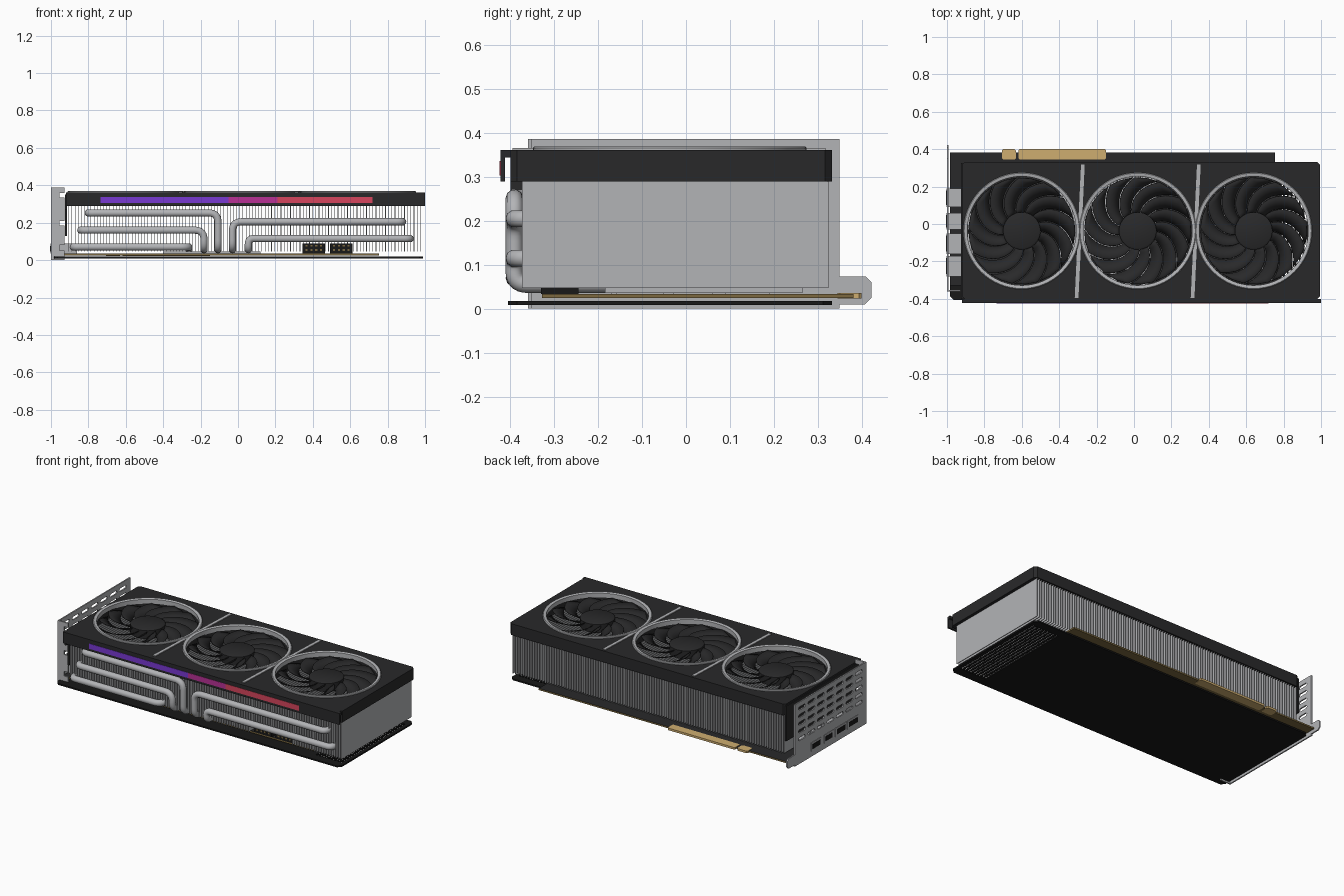
import bpy, bmesh, math
from mathutils import Vector

if "Cube" in bpy.data.objects:
    bpy.data.objects.remove(bpy.data.objects["Cube"])


def material(name, r, g, b):
    m = bpy.data.materials.new(name)
    m.use_nodes = True
    m.diffuse_color = (r, g, b, 1)
    m.node_tree.nodes["Principled BSDF"].inputs["Base Color"].default_value = (r, g, b, 1)
    return m


DARK = material("dark plastic", 0.022, 0.022, 0.023)
BLACK = material("black metal", 0.009, 0.009, 0.009)
GREY = material("light metal", 0.45, 0.455, 0.47)
GOLD = material("gold contacts", 0.62, 0.42, 0.16)
BOARD = material("board edge", 0.2, 0.14, 0.05)
PURPLE = material("purple light", 0.19, 0.04, 0.65)
MAGENTA = material("magenta light", 0.48, 0.03, 0.3)
RED = material("red light", 0.68, 0.06, 0.11)


def finish(bm, name, *mats, smooth=False):
    bmesh.ops.recalc_face_normals(bm, faces=bm.faces)
    me = bpy.data.meshes.new(name)
    bm.to_mesh(me)
    bm.free()
    ob = bpy.data.objects.new(name, me)
    bpy.context.collection.objects.link(ob)
    for m in mats:
        me.materials.append(m)
    if smooth:
        bpy.ops.object.select_all(action="DESELECT")
        ob.select_set(True)
        bpy.context.view_layer.objects.active = ob
        bpy.ops.object.shade_smooth_by_angle(angle=math.radians(40))
    return ob


def add_box(bm, x0, x1, y0, y1, z0, z1):
    vs = bmesh.ops.create_cube(bm, size=1)["verts"]
    for v in vs:
        v.co = Vector(((x0, x1)[v.co.x > 0], (y0, y1)[v.co.y > 0], (z0, z1)[v.co.z > 0]))


def box(name, mat, *dims):
    bm = bmesh.new()
    add_box(bm, *dims)
    return finish(bm, name, mat)


def add_prism(bm, points, offset):
    """Extrude a closed outline of 3D points along an offset."""
    f = bm.faces.new([bm.verts.new(p) for p in points])
    new = bmesh.ops.extrude_face_region(bm, geom=[f])["geom"]
    bmesh.ops.translate(bm, vec=offset, verts=[v for v in new if isinstance(v, bmesh.types.BMVert)])


def chamfered(x0, x1, y0, y1, c):
    return [(x0 + c, y0), (x1 - c, y0), (x1, y0 + c), (x1, y1 - c),
            (x1 - c, y1), (x0 + c, y1), (x0, y1 - c), (x0, y0 + c)]


def slab(name, mat, x0, x1, y0, y1, z0, z1, c):
    bm = bmesh.new()
    add_prism(bm, [(x, y, z0) for x, y in chamfered(x0, x1, y0, y1, c)], (0, 0, z1 - z0))
    return finish(bm, name, mat)


def cut(target, cutter):
    cutter.hide_render = True
    cutter.hide_set(True)
    mod = target.modifiers.new("openings", "BOOLEAN")
    mod.operation = "DIFFERENCE"
    mod.solver = "EXACT"
    mod.object = cutter
    bpy.context.view_layer.update()
    me = bpy.data.meshes.new_from_object(target.evaluated_get(bpy.context.evaluated_depsgraph_get()))
    target.modifiers.clear()
    target.data = me
    bpy.data.objects.remove(cutter)


FANS = (-0.60, 0.02, 0.64)
FAN_Y = -0.037
FRONT, BACK, TOP = -0.423, 0.332, 0.361

# Shroud body with three fan openings, front lip and end skirt
shroud = slab("shroud", DARK, -0.92, 0.995, -0.40, BACK, 0.29, TOP, 0.015)
holes = bmesh.new()
for x in FANS:
    ring = [(x + 0.297 * math.cos(math.tau * i / 64), FAN_Y + 0.297 * math.sin(math.tau * i / 64), 0.2)
            for i in range(64)]
    add_prism(holes, ring, (0, 0, 0.3))
cut(shroud, finish(holes, "fan_hole_cutter", DARK))
box("shroud_front_edge", DARK, -0.92, 1.0, FRONT, -0.40, 0.345, TOP)
box("shroud_front_lip", DARK, -0.92, 1.0, FRONT, -0.412, 0.29, 0.345)
box("shroud_end_skirt", DARK, -0.925, -0.914, -0.37, 0.325, 0.13, 0.35)
box("shroud_end_wing", DARK, -0.925, -0.914, -0.40, -0.37, 0.267, 0.35)

# Light strip along the front lip
for name, mat, x0, x1 in (("left", PURPLE, -0.735, -0.05), ("middle", MAGENTA, -0.05, 0.21),
                          ("right", RED, 0.21, 0.72)):
    box("light_strip_" + name, mat, x0, x1, FRONT - 0.002, FRONT, 0.304, 0.337)

# Trim rings and fans
BLADES = 13
for n, x in enumerate(FANS):
    bm = bmesh.new()
    profile = [(0.291, 0.34), (0.291, 0.367), (0.295, 0.37), (0.308, 0.37), (0.312, 0.366), (0.312, 0.355)]
    seg = 64
    rows = [[bm.verts.new((x + r * math.cos(math.tau * i / seg), FAN_Y + r * math.sin(math.tau * i / seg), z))
             for r, z in profile] for i in range(seg)]
    for i in range(seg):
        for j in range(len(profile)):
            k = (j + 1) % len(profile)
            bm.faces.new((rows[i][j], rows[i - 1][j], rows[i - 1][k], rows[i][k]))
    finish(bm, f"fan_ring_{n + 1}", GREY, smooth=True)

    bm = bmesh.new()
    for r0, r1, z0, z1 in ((0.1, 0.1, 0.30, 0.352), (0.1, 0.09, 0.352, 0.358)):
        res = bmesh.ops.create_cone(bm, cap_ends=True, segments=40, radius1=r0, radius2=r1, depth=z1 - z0)
        bmesh.ops.translate(bm, vec=(x, FAN_Y, (z0 + z1) / 2), verts=res["verts"])
    finish(bm, f"fan_hub_{n + 1}", DARK, smooth=True)

    bm = bmesh.new()
    steps = 8
    for b in range(BLADES):
        rows = []
        for i in range(steps + 1):
            t = i / steps
            r = 0.095 + 0.19 * t
            a = math.tau * b / BLADES - 0.75 * t ** 1.4
            width = math.tau / BLADES * 0.92
            rows.append([bm.verts.new((x + r * math.cos(a + width * s), FAN_Y + r * math.sin(a + width * s),
                                       0.312 + 0.034 * s)) for s in (0, 0.5, 1)])
        for lo, hi in zip(rows, rows[1:]):
            for j in range(2):
                bm.faces.new((lo[j], hi[j], hi[j + 1], lo[j + 1]))
    blades = finish(bm, f"fan_blades_{n + 1}", DARK, smooth=True)
    solid = blades.modifiers.new("thickness", "SOLIDIFY")
    solid.thickness = 0.004

# Slanted divider strips between the fans, broken where the rings meet
for n, x in enumerate((-0.29, 0.33)):
    bm = bmesh.new()
    for y0, y1 in ((-0.395, -0.06), (-0.01, 0.318)):
        cx = [x + 0.047 * (y - FAN_Y) for y in (y0, y1)]
        add_prism(bm, [(cx[0] - 0.01, y0, 0.355), (cx[0] + 0.01, y0, 0.355),
                       (cx[1] + 0.01, y1, 0.355), (cx[1] - 0.01, y1, 0.355)], (0, 0, 0.011))
    finish(bm, f"divider_strip_{n + 1}", GREY)

# Cooling fins, notched over the power sockets
bm = bmesh.new()
FINS = 112
for i in range(FINS):
    x = -0.905 + 1.88 * i / (FINS - 1)
    outline = [(-0.373, 0.29), (0.325, 0.29), (0.325, 0.047)]
    if 0.335 < x < 0.62:
        outline += [(-0.24, 0.047), (-0.24, 0.095), (-0.373, 0.095)]
    else:
        outline += [(-0.373, 0.047)]
    add_prism(bm, [(x - 0.0015, y, z) for y, z in outline], (0.003, 0, 0))
finish(bm, "cooling_fins", GREY)


# Heat pipes with rounded bends
def rounded(points, radius, steps=7):
    pts = [Vector(p) for p in points]
    out = [pts[0]]
    for a, p, c in zip(pts, pts[1:], pts[2:]):
        r = min(radius, (a - p).length * 0.5, (c - p).length * 0.5)
        s, e = p + (a - p).normalized() * r, p + (c - p).normalized() * r
        for i in range(steps + 1):
            t = i / steps
            out.append(s * (1 - t) ** 2 + p * 2 * t * (1 - t) + e * t * t)
    return out + [pts[-1]]


PIPES = ((-0.80, -0.107, 0.252), (-0.84, -0.182, 0.16), (-0.88, -0.262, 0.07),
         (0.88, -0.03, 0.205), (0.92, 0.055, 0.115))
for n, (outer, inner, z) in enumerate(PIPES):
    low, y = 0.056, -0.391
    path = [(outer, -0.33, z), (outer, y, z), (inner, y, z)]
    if z > 0.1:
        path.append((inner, y, low))
    path.append((inner, 0.26, low))
    cu = bpy.data.curves.new(f"heat_pipe_{n + 1}", "CURVE")
    cu.dimensions = "3D"
    cu.bevel_depth = 0.02
    cu.bevel_resolution = 3
    cu.use_fill_caps = True
    sp = cu.splines.new("POLY")
    pts = rounded(path, 0.05)
    sp.points.add(len(pts) - 1)
    for p, co in zip(sp.points, pts):
        p.co = (*co, 1)
    cu.materials.append(GREY)
    sp.use_smooth = True
    bpy.context.collection.objects.link(bpy.data.objects.new(f"heat_pipe_{n + 1}", cu))
box("cold_plate", GREY, -0.40, 0.12, -0.185, 0.265, 0.036, 0.047)

# Circuit board with dark upper face and gold edge contacts
board = box("circuit_board", BOARD, -0.985, 0.755, -0.328, 0.382, 0.024, 0.034)
board.data.materials.append(DARK)
for f in board.data.polygons:
    f.material_index = int(f.normal.z > 0.5)
for n, (x0, x1) in enumerate(((-0.705, -0.632), (-0.618, -0.15))):
    slab(f"edge_contacts_{n + 1}", GOLD, x0, x1, 0.345, 0.40, 0.023, 0.036, 0.006)

# Backplate with vent slots at the far end
plate = slab("backplate", BLACK, -0.985, 0.99, -0.405, BACK, 0.009, 0.018, 0.02)
slots = bmesh.new()
for i in range(9):
    x = 0.785 + 0.021 * i
    add_box(slots, x, x + 0.012, -0.35, 0.28, -0.1, 0.1)
cut(plate, finish(slots, "vent_cutter", BLACK))

# Power sockets with rows of pin holes
for n, x0 in enumerate((0.345, 0.492)):
    box(f"power_socket_{n + 1}", BLACK, x0, x0 + 0.12, -0.33, -0.245, 0.034, 0.09)
    bm = bmesh.new()
    for i in range(4):
        for z in (0.048, 0.072):
            x = x0 + 0.016 + 0.026 * i
            add_box(bm, x, x + 0.011, -0.332, -0.33, z, z + 0.01)
    finish(bm, f"power_pins_{n + 1}", BOARD)

# Mounting bracket: slotted plate, notched front flange and foot tab
PORTS = ((-0.28, -0.17), (-0.16, -0.05), (-0.03, 0.06), (0.09, 0.19))
bracket = box("bracket_plate", GREY, -1.0, -0.992, -0.36, 0.35, 0.0, 0.387)
bm = bmesh.new()
for row in range(5):
    for col in range(7):
        y, z = -0.32 + 0.094 * col, 0.145 + 0.048 * row
        add_prism(bm, [(-1.1, a, b) for a, b in chamfered(y, y + 0.068, z, z + 0.02, 0.007)], (0.2, 0, 0))
cut(bracket, finish(bm, "slot_cutter", GREY))
bm = bmesh.new()
add_box(bm, -0.992, -0.955, -0.36, -0.352, 0.0, 0.387)
for z0, z1 in ((0.0, 0.05), (0.08, 0.185), (0.21, 0.335), (0.36, 0.387)):
    add_box(bm, -0.955, -0.927, -0.36, -0.352, z0, z1)
finish(bm, "bracket_flange", GREY)
bm = bmesh.new()
add_prism(bm, [(-1.0, y, z) for y, z in ((0.35, 0.01), (0.408, 0.01), (0.423, 0.025),
                                         (0.423, 0.06), (0.41, 0.073), (0.35, 0.073))], (0.008, 0, 0))
finish(bm, "bracket_foot", GREY)

# Display ports with dark mouths
for n, (y0, y1) in enumerate(PORTS):
    box(f"display_port_{n + 1}", GREY, -1.003, -0.86, y0, y1, 0.034, 0.088)
    box(f"port_mouth_{n + 1}", BLACK, -1.005, -1.003, y0 + 0.012, y1 - 0.012, 0.046, 0.076)
